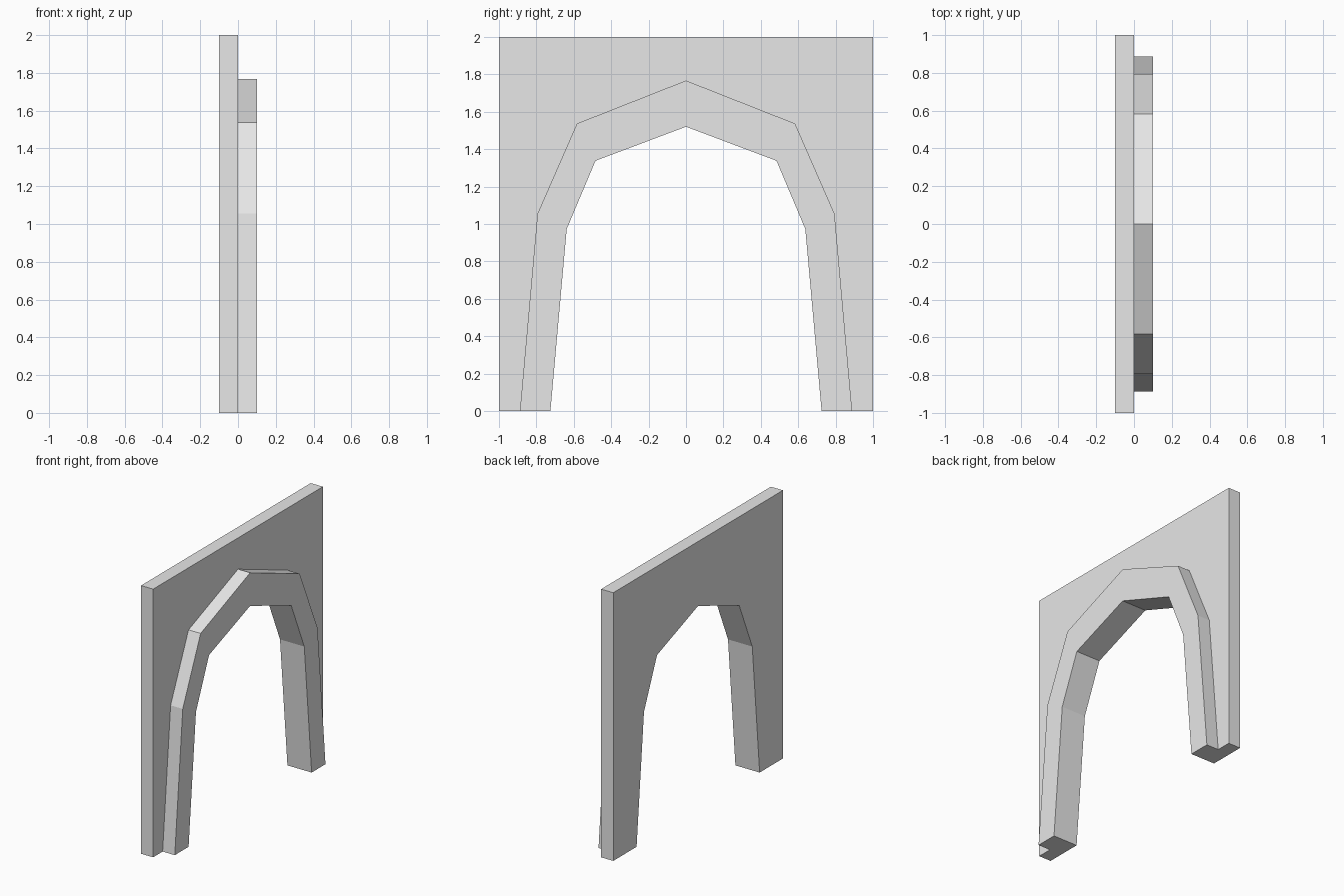
import bpy
import bmesh

cube = bpy.data.objects.get("Cube")
if cube:
    bpy.data.objects.remove(cube, do_unlink=True)

# One plain grey for the whole model
grey = bpy.data.materials.new("plain_grey")
grey.use_nodes = True
colour = (0.8, 0.8, 0.8, 1.0)
grey.diffuse_color = colour
for node in grey.node_tree.nodes:
    if node.type == "BSDF_PRINCIPLED":
        node.inputs["Base Color"].default_value = colour


def mirrored(half):
    """Complete a half outline (foot to peak) across y = 0."""
    return half + [(-y, z) for y, z in reversed(half) if y != 0]


def slab(name, outer, inner, x_back, x_front):
    """Extrude the region between two open outlines along x."""
    bm = bmesh.new()
    outline = outer + inner[::-1]
    face = bm.faces.new([bm.verts.new((x_back, y, z)) for y, z in outline])
    grown = bmesh.ops.extrude_face_region(bm, geom=[face], use_keep_orig=True)
    verts = [g for g in grown["geom"] if isinstance(g, bmesh.types.BMVert)]
    bmesh.ops.translate(bm, verts=verts, vec=(x_front - x_back, 0, 0))
    bmesh.ops.recalc_face_normals(bm, faces=bm.faces)
    mesh = bpy.data.meshes.new(name)
    bm.to_mesh(mesh)
    bm.free()
    mesh.materials.append(grey)
    obj = bpy.data.objects.new(name, mesh)
    bpy.context.collection.objects.link(obj)
    return obj


# Faceted arch outlines as (y, z)
opening = mirrored([(-0.725, 0), (-0.638, 0.973), (-0.484, 1.338), (0, 1.52)])
trim_edge = mirrored([(-0.888, 0), (-0.794, 1.055), (-0.583, 1.537), (0, 1.767)])
wall_edge = mirrored([(-1, 0), (-1, 2)])

# Flat wall with the opening, and the raised arch trim on its +x side
slab("wall_panel", wall_edge, opening, -0.1, 0)
slab("arch_trim", trim_edge, opening, 0, 0.1)
